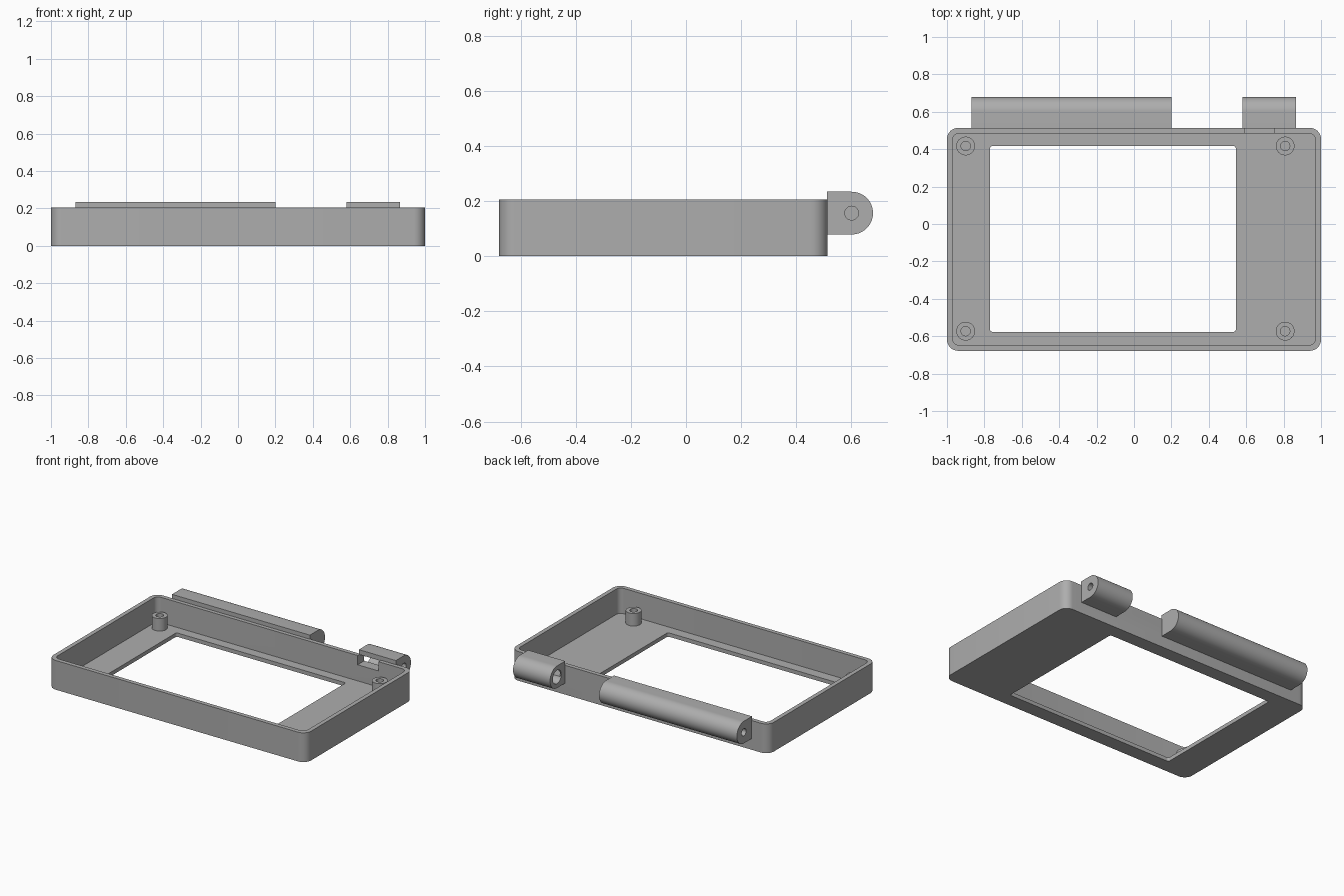
import bpy
import bmesh
from math import pi, cos, sin, radians
from mathutils import Matrix, Vector

if "Cube" in bpy.data.objects:
    bpy.data.objects.remove(bpy.data.objects["Cube"], do_unlink=True)

grey = bpy.data.materials.new("plain grey")
grey.use_nodes = True
colour = (0.42, 0.42, 0.42, 1)
grey.diffuse_color = colour
grey.node_tree.nodes["Principled BSDF"].inputs["Base Color"].default_value = colour

FLOOR, RIM = 0.027, 0.205
FRONT, BACK = -0.678, 0.514
PIN_Y, PIN_Z, KNUCKLE_R = 0.601, 0.156, 0.0775
ALONG_X = Matrix(((0, 0, 1), (1, 0, 0), (0, 1, 0)))  # profile (y, z) extruded along x


def prism(name, outline, start, end, turn=None):
    """Extrude a flat outline from start to end."""
    bm = bmesh.new()
    low = [bm.verts.new((a, b, start)) for a, b in outline]
    high = [bm.verts.new((a, b, end)) for a, b in outline]
    bm.faces.new(low[::-1])
    bm.faces.new(high)
    n = len(low)
    for i in range(n):
        j = (i + 1) % n
        bm.faces.new((low[i], low[j], high[j], high[i]))
    if turn:
        bm.transform(turn.to_4x4())
    bmesh.ops.recalc_face_normals(bm, faces=bm.faces)
    mesh = bpy.data.meshes.new(name)
    bm.to_mesh(mesh)
    bm.free()
    mesh.materials.append(grey)
    obj = bpy.data.objects.new(name, mesh)
    bpy.context.collection.objects.link(obj)
    return obj


def arc(cx, cy, r, a, b, steps):
    return [(cx + r * cos(a + (b - a) * i / steps), cy + r * sin(a + (b - a) * i / steps))
            for i in range(steps + 1)]


def circle(cx, cy, r, steps=40):
    return arc(cx, cy, r, 0, 2 * pi, steps)[:-1]


def rounded(x0, x1, y0, y1, r):
    corners = ((x1 - r, y1 - r), (x0 + r, y1 - r), (x0 + r, y0 + r), (x1 - r, y0 + r))
    return [p for k, (x, y) in enumerate(corners)
            for p in arc(x, y, r, k * pi / 2, (k + 1) * pi / 2, 8)]


def box(name, x0, x1, y0, y1, z0, z1):
    return prism(name, [(x0, y0), (x1, y0), (x1, y1), (x0, y1)], z0, z1)


def cut(obj, *cutters):
    """Subtract the cutters for good and remove them."""
    for cutter in cutters:
        mod = obj.modifiers.new("cut", "BOOLEAN")
        mod.operation = "DIFFERENCE"
        mod.solver = "EXACT"
        mod.object = cutter
    bpy.context.view_layer.update()
    graph = bpy.context.evaluated_depsgraph_get()
    mesh = bpy.data.meshes.new_from_object(obj.evaluated_get(graph))
    obj.modifiers.clear()
    obj.data = mesh
    for cutter in cutters:
        bpy.data.objects.remove(cutter, do_unlink=True)


def smooth(obj):
    bpy.ops.object.select_all(action="DESELECT")
    obj.select_set(True)
    bpy.context.view_layer.objects.active = obj
    bpy.ops.object.shade_smooth_by_angle(angle=radians(30))


# Open tray with a window in its floor and a cable notch in the back wall
WALL = 0.03
tray = prism("tray", rounded(-1, 1, FRONT, BACK, 0.06), 0, RIM)
cut(tray,
    prism("cavity", rounded(-1 + WALL, 1 - WALL, FRONT + WALL, BACK - WALL, 0.035), FLOOR, 0.3),
    prism("window", rounded(-0.77, 0.545, -0.577, 0.417, 0.015), -0.1, 0.1),
    box("notch", 0.59, 0.75, 0.45, 0.56, 0.14, 0.3))
smooth(tray)

# Hollow screw posts
for side, x in (("right", -0.9), ("left", 0.808)):
    for end, y in (("front", -0.573), ("back", 0.417)):
        post = prism(f"{end}_{side}_post", circle(x, y, 0.05), FLOOR - 0.01, 0.115)
        cut(post, prism("bore", circle(x, y, 0.025), FLOOR + 0.001, 0.2))
        smooth(post)


# Hinge knuckles: flat against the wall, rounded outwards
def knuckle(name, x0, x1):
    outline = [(0.511, PIN_Z - KNUCKLE_R)]
    outline += arc(PIN_Y, PIN_Z, KNUCKLE_R, -pi / 2, pi / 2, 28)
    outline.append((0.511, PIN_Z + KNUCKLE_R))
    return prism(name, outline, x0, x1, ALONG_X)


def pin_hole(r, x0, x1):
    return prism("pin_hole", circle(PIN_Y, PIN_Z, r), x0, x1, ALONG_X)


long_knuckle = knuckle("long_hinge_knuckle", -0.87, 0.2)
cut(long_knuckle, pin_hole(0.025, -0.95, -0.7))
smooth(long_knuckle)

# The short knuckle has a wide cable bore that opens into the tray
short_knuckle = knuckle("short_hinge_knuckle", 0.58, 0.867)
cut(short_knuckle,
    pin_hole(0.025, 0.7, 0.95),
    pin_hole(0.047, 0.5, 0.75),
    box("cable_slot", 0.59, 0.749, 0.45, PIN_Y, 0.14, 0.2))
smooth(short_knuckle)
